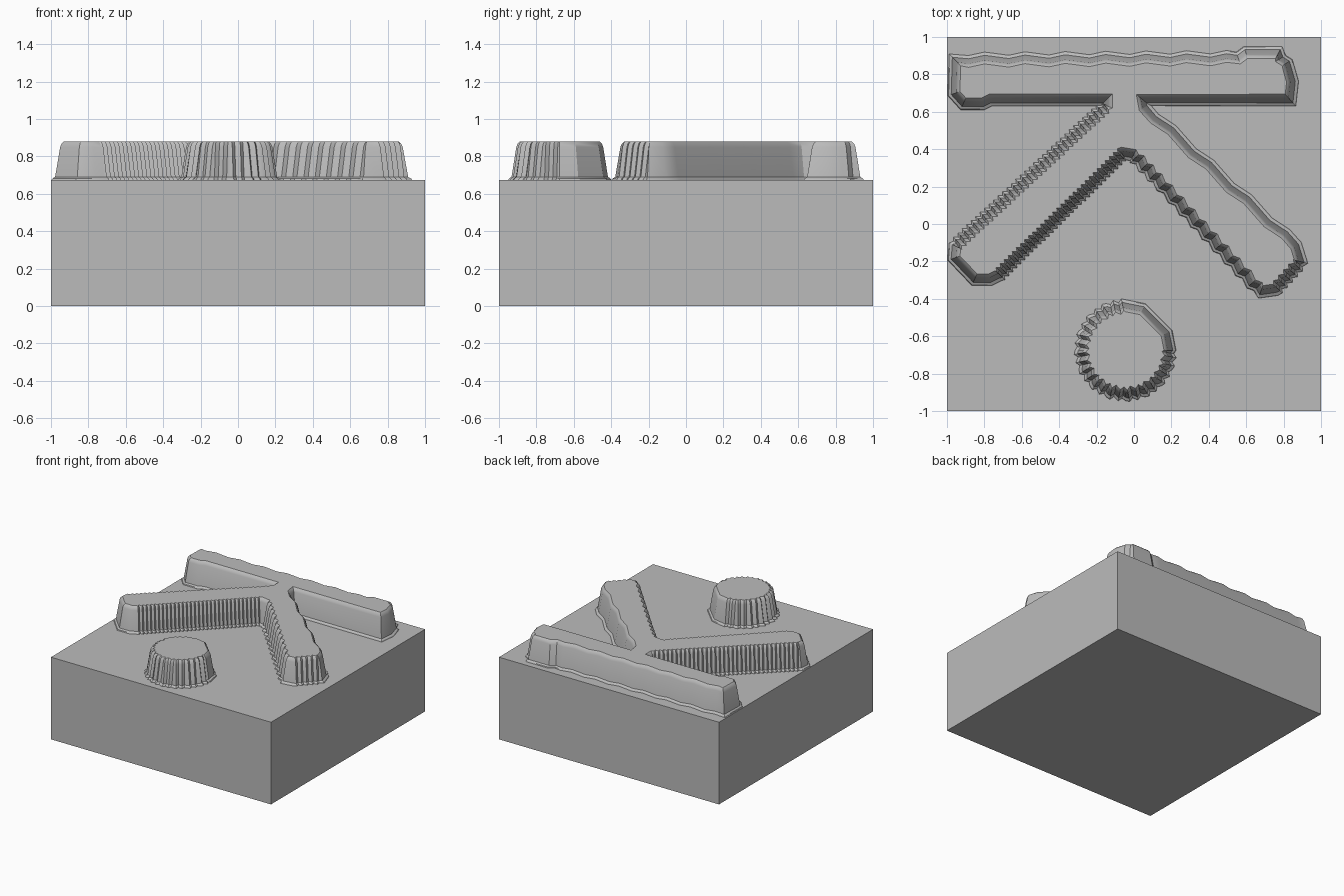
import bpy, bmesh, math
from mathutils import Vector

cube = bpy.data.objects.get("Cube")
if cube:
    bpy.data.objects.remove(cube, do_unlink=True)

stone = bpy.data.materials.new("plain_grey")
stone.use_nodes = True
grey = (0.5, 0.5, 0.5, 1)
stone.diffuse_color = grey
stone.node_tree.nodes["Principled BSDF"].inputs["Base Color"].default_value = grey

BLOCK_TOP = 0.675
# wall profile of the raised parts: outward offset, height
WALL = [(0.042, BLOCK_TOP - 0.005), (0.036, 0.682), (0.022, 0.69),
        (-0.004, 0.85), (-0.012, 0.869), (-0.024, 0.88)]


def finish(name, bm):
    bmesh.ops.recalc_face_normals(bm, faces=bm.faces)
    mesh = bpy.data.meshes.new(name)
    bm.to_mesh(mesh)
    bm.free()
    mesh.materials.append(stone)
    obj = bpy.data.objects.new(name, mesh)
    bpy.context.collection.objects.link(obj)
    return obj


def ribbed_outline(corners):
    """Clockwise corners (x, y, rib spacing) -> list of (point, outward direction)."""
    pts = [Vector(c[:2]) for c in corners]
    n = len(pts)
    normals = []
    for i in range(n):
        d = (pts[(i + 1) % n] - pts[i]).normalized()
        normals.append(Vector((-d.y, d.x)))
    result = []
    for i in range(n):
        a, b, out = pts[i], pts[(i + 1) % n], normals[i]
        bisector = (normals[i - 1] + out).normalized()
        result.append((a, bisector * min(1 / max(bisector.dot(out), 0.1), 1.5)))
        spacing = corners[i][2]
        ribs = int((b - a).length / spacing) if spacing else 0
        for k in range(ribs):
            # each rib is a short tooth: a long ramp and a quick step back
            for along, push in ((0.3, -1), (0.7, 1)):
                p = a.lerp(b, (k + along) / ribs)
                result.append((p + out * push * 0.009, out))
    return result


def raised_part(name, corners):
    bm = bmesh.new()
    outline = ribbed_outline(corners)
    rings = [[bm.verts.new((*(p + out * off), z)) for p, out in outline]
             for off, z in WALL]
    n = len(outline)
    for low, high in zip(rings, rings[1:]):
        for i in range(n):
            j = (i + 1) % n
            bm.faces.new((low[i], low[j], high[j], high[i]))
    bm.faces.new(rings[-1])
    bm.faces.new(rings[0][::-1])
    obj = finish(name, bm)
    bpy.ops.object.select_all(action='DESELECT')
    obj.select_set(True)
    bpy.context.view_layer.objects.active = obj
    bpy.ops.object.shade_smooth_by_angle(angle=math.radians(28))


# square block
bm = bmesh.new()
bmesh.ops.create_cube(bm, size=1)
bmesh.ops.scale(bm, vec=(2, 2, BLOCK_TOP), verts=bm.verts)
bmesh.ops.translate(bm, vec=(0, 0, BLOCK_TOP / 2), verts=bm.verts)
finish("block", bm)

# cross bar joined by a neck to the two slanting arms
raised_part("bar_and_arms", [
    (-0.95, 0.87, 0.2), (0.56, 0.88, 0), (0.60, 0.91, 0), (0.77, 0.91, 0.08),
    (0.82, 0.83, 0), (0.84, 0.76, 0), (0.83, 0.67, 0), (0.04, 0.67, 0),
    (0.05, 0.62, 0.22), (0.86, -0.12, 0), (0.885, -0.2, 0.035),
    (0.75, -0.345, 0), (0.68, -0.355, 0.08), (0.14, 0.23, 0.06),
    (0.0, 0.375, 0), (-0.06, 0.385, 0.03), (-0.73, -0.27, 0),
    (-0.77, -0.29, 0), (-0.85, -0.29, 0), (-0.955, -0.18, 0),
    (-0.95, -0.12, 0.032), (-0.14, 0.63, 0), (-0.14, 0.67, 0),
    (-0.77, 0.67, 0), (-0.81, 0.65, 0), (-0.91, 0.65, 0), (-0.955, 0.70, 0)])

# round stud: ribbed all round but for one plain flat side
stud = []
for k in range(16):
    a = math.radians(90 - k * 22.5)
    if k in (2,):
        continue
    plain = k in (0, 1, 3)
    stud.append((-0.045 + 0.23 * math.cos(a), -0.675 + 0.23 * math.sin(a),
                 0 if plain else 0.035))
raised_part("round_stud", stud)
